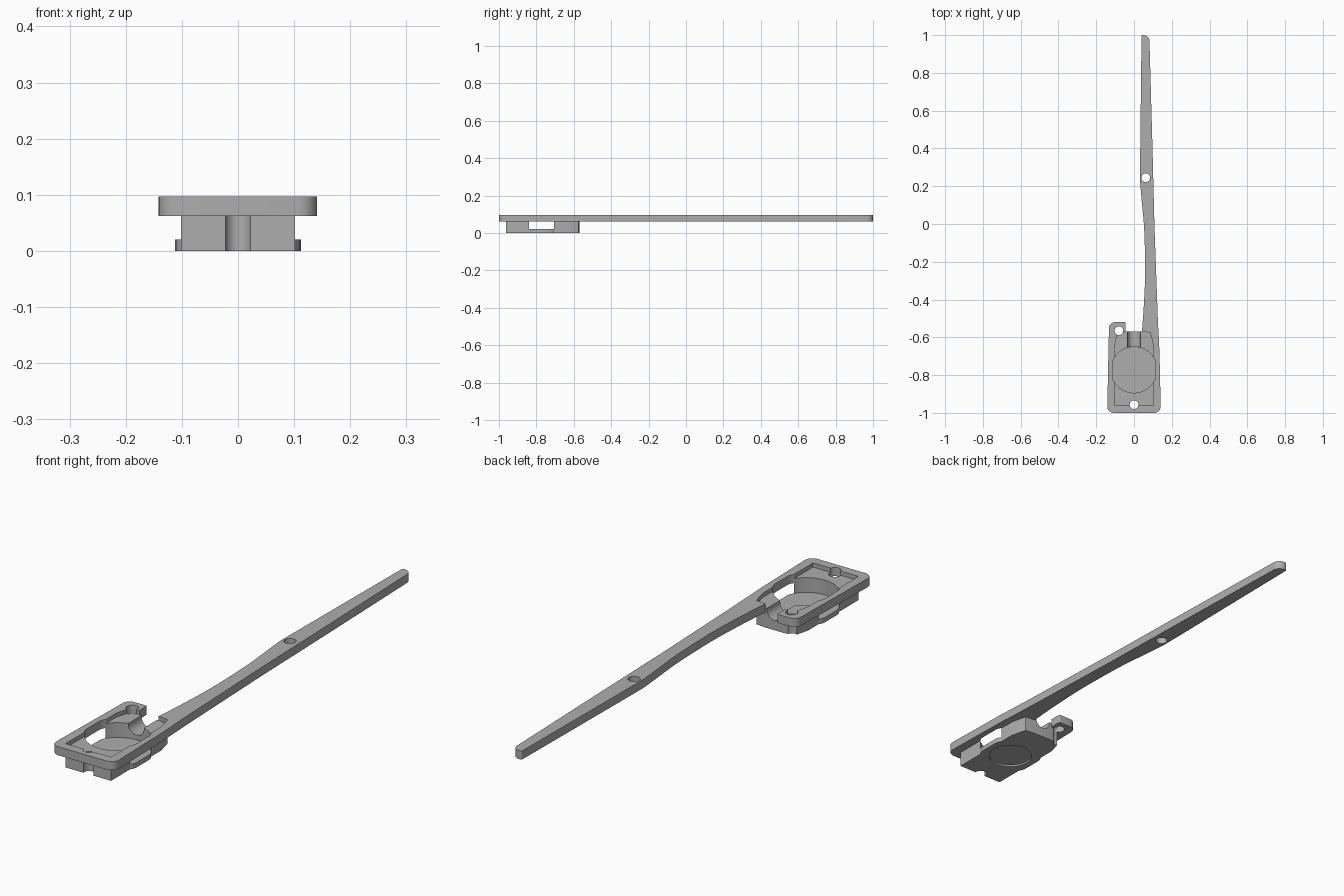
import bpy, bmesh, math

if "Cube" in bpy.data.objects:
    bpy.data.objects.remove(bpy.data.objects["Cube"], do_unlink=True)

grey = bpy.data.materials.new("plain grey")
grey.use_nodes = True
grey.diffuse_color = (0.42, 0.42, 0.42, 1)
grey.node_tree.nodes["Principled BSDF"].inputs["Base Color"].default_value = (0.42, 0.42, 0.42, 1)


def prism(name, points, z0, z1):
    """Upright solid from a flat outline."""
    bm = bmesh.new()
    face = bm.faces.new([bm.verts.new((x, y, z0)) for x, y in points])
    up = bmesh.ops.extrude_face_region(bm, geom=[face])["geom"]
    bmesh.ops.translate(bm, vec=(0, 0, z1 - z0),
                        verts=[v for v in up if isinstance(v, bmesh.types.BMVert)])
    bmesh.ops.recalc_face_normals(bm, faces=bm.faces)
    mesh = bpy.data.meshes.new(name)
    bm.to_mesh(mesh)
    bm.free()
    mesh.materials.append(grey)
    obj = bpy.data.objects.new(name, mesh)
    bpy.context.collection.objects.link(obj)
    return obj


def circle(x, y, r, n=48, limit=1.0):
    """Round outline, flattened where it passes the side limit."""
    pts = []
    for i in range(n):
        a = math.tau * (i + 0.5) / n
        px = max(-limit, min(limit, x + r * math.cos(a)))
        pts.append((px, y + r * math.sin(a)))
    # drop the middle points of the flattened runs
    return [p for i, p in enumerate(pts)
            if not (abs(p[0]) == limit == abs(pts[i - 1][0]) == abs(pts[(i + 1) % n][0]))]


def rounded(points, steps=8):
    """Round every corner that carries a radius as its third value."""
    out = []
    for i, (x, y, r) in enumerate(points):
        if not r:
            out.append((x, y))
            continue
        ends = []
        for q in (points[i - 1], points[(i + 1) % len(points)]):
            d = math.hypot(q[0] - x, q[1] - y)
            ends.append((x + (q[0] - x) * r / d, y + (q[1] - y) * r / d))
        a, b = ends
        for k in range(steps + 1):
            t = k / steps
            w = 1 / math.sqrt(2)          # weighted arc
            c = [(1 - t) ** 2, 2 * w * t * (1 - t), t * t]
            out.append(tuple((c[0] * a[j] + c[1] * (x, y)[j] + c[2] * b[j]) / sum(c)
                             for j in (0, 1)))
    return out


def spline(pts, steps=6):
    """Smooth curve through the points."""
    p = [pts[0]] + pts + [pts[-1]]
    out = []
    for i in range(1, len(p) - 2):
        for k in range(steps):
            t = k / steps
            out.append(tuple(0.5 * (2 * p[i][j] + (p[i + 1][j] - p[i - 1][j]) * t
                       + (2 * p[i - 1][j] - 5 * p[i][j] + 4 * p[i + 1][j] - p[i + 2][j]) * t ** 2
                       + (3 * p[i][j] - p[i - 1][j] - 3 * p[i + 1][j] + p[i + 2][j]) * t ** 3)
                       for j in (0, 1)))
    return out + [pts[-1]]


def combine(target, tool, operation):
    mod = target.modifiers.new("combine", "BOOLEAN")
    mod.operation, mod.object, mod.solver = operation, tool, "EXACT"
    bpy.context.view_layer.objects.active = target
    bpy.ops.object.modifier_apply(modifier=mod.name)
    bpy.data.objects.remove(tool, do_unlink=True)


TOP, UNDER, FLOOR, POCKET = 0.097, 0.062, 0.08, 0.02
CY = -0.772

# plate with the long arm
inner = spline([(0.032, 0.22), (0.043, 0.1), (0.054, -0.03), (0.059, -0.25),
                (0.052, -0.43), (0.042, -0.57)])
outline = [(-0.142, -1, 0.035), (0.142, -1, 0.035), (0.135, -0.68, 0), (0.126, -0.5, 0),
           (0.108, 0, 0), (0.098, 0.4, 0), (0.081, 1, 0.03), (0.04, 1, 0.005),
           (0.036, 0.66, 0), (0.032, 0.3, 0)]
outline += [(x, y, 0) for x, y in inner]
outline += [(-0.045, -0.57, 0), (-0.045, -0.52, 0.005), (-0.132, -0.52, 0.03)]
body = prism("plate_with_arm", rounded(outline), UNDER, TOP)

# block below the plate
side = [(0.102, -0.962), (0.102, -0.64), (0.086, -0.575)]
mirror = [(-x, y) for x, y in reversed(side)]
block = side + [(0.04, -0.57), (-0.04, -0.57)] + mirror
combine(body, prism("block", block, 0, UNDER + 0.01), "UNION")

# low bulge under the pocket
pocket = circle(0, CY, 0.122, 64, 0.112)
combine(body, prism("bulge", pocket, 0, POCKET), "UNION")

# shallow tray, open at the back between the arms
tray = side + [(0.042, -0.57), (0.04, -0.55), (-0.044, -0.55), (-0.045, -0.57)] + mirror
combine(body, prism("tray_cutter", tray, FLOOR, 0.2), "DIFFERENCE")

# round pocket and the recess in the underside
combine(body, prism("pocket_cutter", pocket, POCKET, 0.2), "DIFFERENCE")
combine(body, prism("underside_cutter", circle(0, CY, 0.085), -0.1, 0.007), "DIFFERENCE")

# rounded channel out of the pocket
channel = prism("channel_cutter", circle(0, 0, 0.035, 32), 0, 0.2)
channel.rotation_euler = (math.pi / 2, 0, 0)
channel.location = (0, -0.53, 0.075)
bpy.context.view_layer.update()
combine(body, channel, "DIFFERENCE")

# screw holes
for x, y in ((0, -0.957), (-0.08, -0.565), (0.062, 0.245)):
    combine(body, prism("hole_cutter", circle(x, y, 0.023, 32), -0.1, 0.2), "DIFFERENCE")

bpy.ops.object.select_all(action="DESELECT")
body.select_set(True)
bpy.context.view_layer.objects.active = body
bpy.ops.object.shade_smooth_by_angle(angle=math.radians(30))
